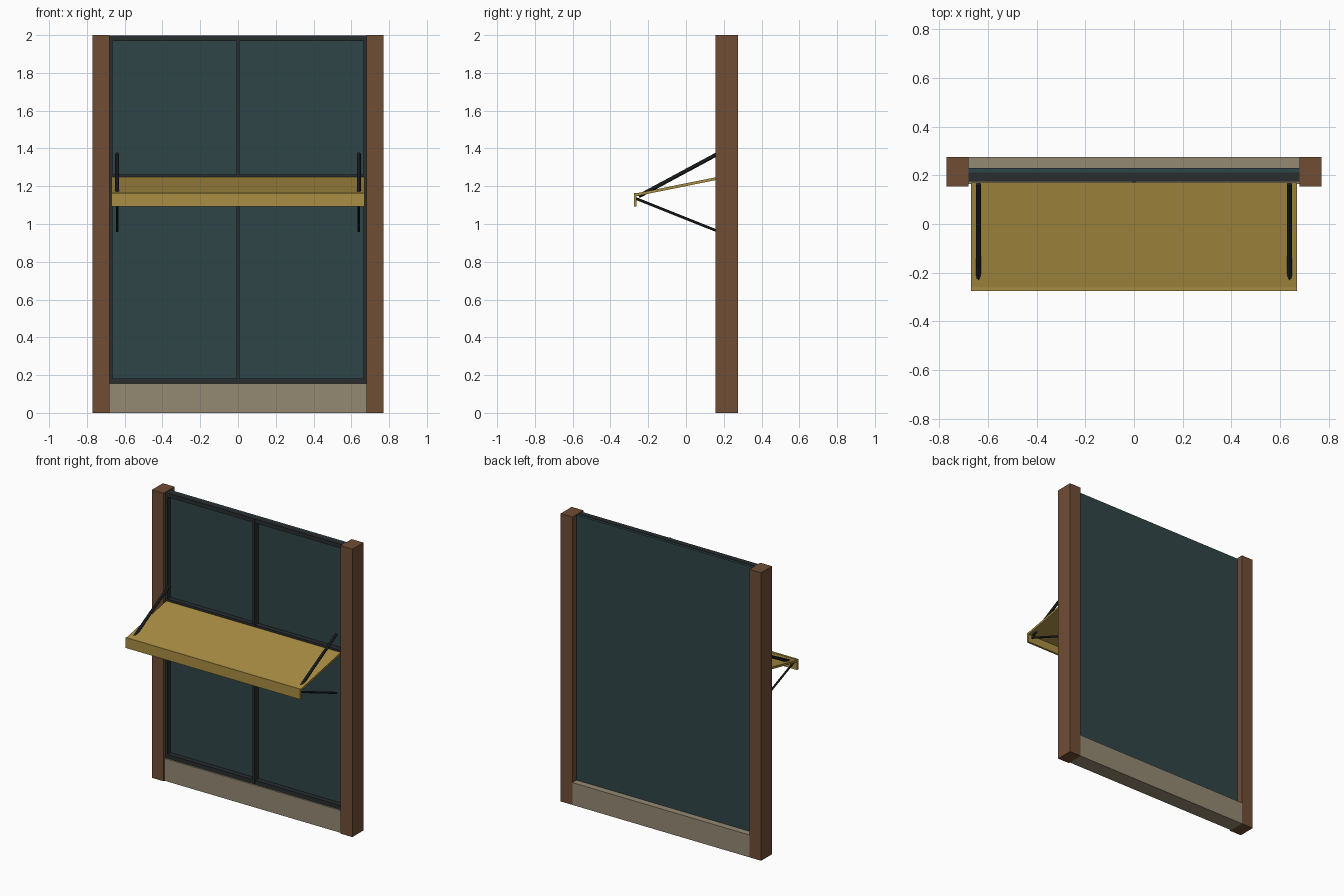
import bpy
from mathutils import Vector

if "Cube" in bpy.data.objects:
    bpy.data.objects.remove(bpy.data.objects["Cube"])


def material(name, rgb):
    m = bpy.data.materials.new(name)
    m.diffuse_color = (*rgb, 1)
    m.use_nodes = True
    m.node_tree.nodes["Principled BSDF"].inputs["Base Color"].default_value = m.diffuse_color
    return m


WOOD = material("wood", (0.16, 0.075, 0.036))
STONE = material("stone", (0.30, 0.25, 0.17))
GLASS = material("glass", (0.03, 0.06, 0.065))
METAL = material("dark_metal", (0.022, 0.026, 0.028))
CANVAS = material("canvas", (0.40, 0.27, 0.055))


def box(name, x, y, z, mat):
    """Box from (min, max) ranges."""
    bpy.ops.mesh.primitive_cube_add(size=1)
    o = bpy.context.object
    o.name = name
    for v in o.data.vertices:
        v.co = [(r[0] + r[1]) / 2 + c * (r[1] - r[0]) for c, r in zip(v.co, (x, y, z))]
    o.data.materials.append(mat)
    return o


def rod(name, a, b, radius):
    """Thin round bar between two points."""
    a, b = Vector(a), Vector(b)
    bpy.ops.mesh.primitive_cylinder_add(vertices=10, radius=radius, depth=(b - a).length,
                                        location=(a + b) / 2)
    o = bpy.context.object
    o.name = name
    o.rotation_euler = (b - a).to_track_quat('Z', 'Y').to_euler()
    o.data.materials.append(METAL)
    bpy.ops.object.shade_smooth_by_angle()


def prism(name, profile, half_width, mat):
    """Side profile in (y, z) extruded across x."""
    n = len(profile)
    verts = [(x, y, z) for x in (-half_width, half_width) for y, z in profile]
    faces = [tuple(range(n))[::-1], tuple(range(n, 2 * n))]
    faces += [(i, (i + 1) % n, (i + 1) % n + n, i + n) for i in range(n)]
    me = bpy.data.meshes.new(name)
    me.from_pydata(verts, [], faces)
    o = bpy.data.objects.new(name, me)
    bpy.context.collection.objects.link(o)
    me.materials.append(mat)
    # consistent outward normals
    bpy.context.view_layer.objects.active = o
    bpy.ops.object.mode_set(mode='EDIT')
    bpy.ops.mesh.select_all(action='SELECT')
    bpy.ops.mesh.normals_make_consistent(inside=False)
    bpy.ops.object.mode_set(mode='OBJECT')


# Wall below and glazing
box("base_panel", (-0.68, 0.68), (0.165, 0.275), (0, 0.155), STONE)
box("window_pane", (-0.68, 0.68), (0.21, 0.23), (0.155, 1.995), GLASS)

# Window frame bars
FY = (0.175, 0.212)
box("frame_top", (-0.68, 0.68), FY, (1.97, 1.998), METAL)
box("frame_bottom", (-0.68, 0.68), FY, (0.155, 0.183), METAL)
box("frame_middle", (-0.67, 0.67), FY, (1.235, 1.262), METAL)
box("frame_mullion", (-0.009, 0.009), (0.17, 0.212), (0.16, 1.998), METAL)

# Awning slab and valance
prism("awning_canopy", [(0.17, 1.25), (-0.27, 1.161), (-0.27, 1.146), (0.17, 1.235)], 0.67, CANVAS)
box("awning_valance", (-0.67, 0.67), (-0.275, -0.261), (1.093, 1.165), CANVAS)

# Posts, frame sides and awning stays on both sides
for s, side in ((-1, "left"), (1, "right")):
    box(f"post_{side}", sorted((s * 0.68, s * 0.77)), (0.155, 0.275), (0, 2), WOOD)
    box(f"frame_side_{side}", sorted((s * 0.665, s * 0.68)), FY, (0.16, 1.998), METAL)
    rod(f"upper_stay_{side}", (s * 0.64, 0.165, 1.37), (s * 0.64, -0.25, 1.147), 0.0105)
    rod(f"lower_stay_{side}", (s * 0.64, 0.165, 0.963), (s * 0.64, -0.263, 1.134), 0.007)
